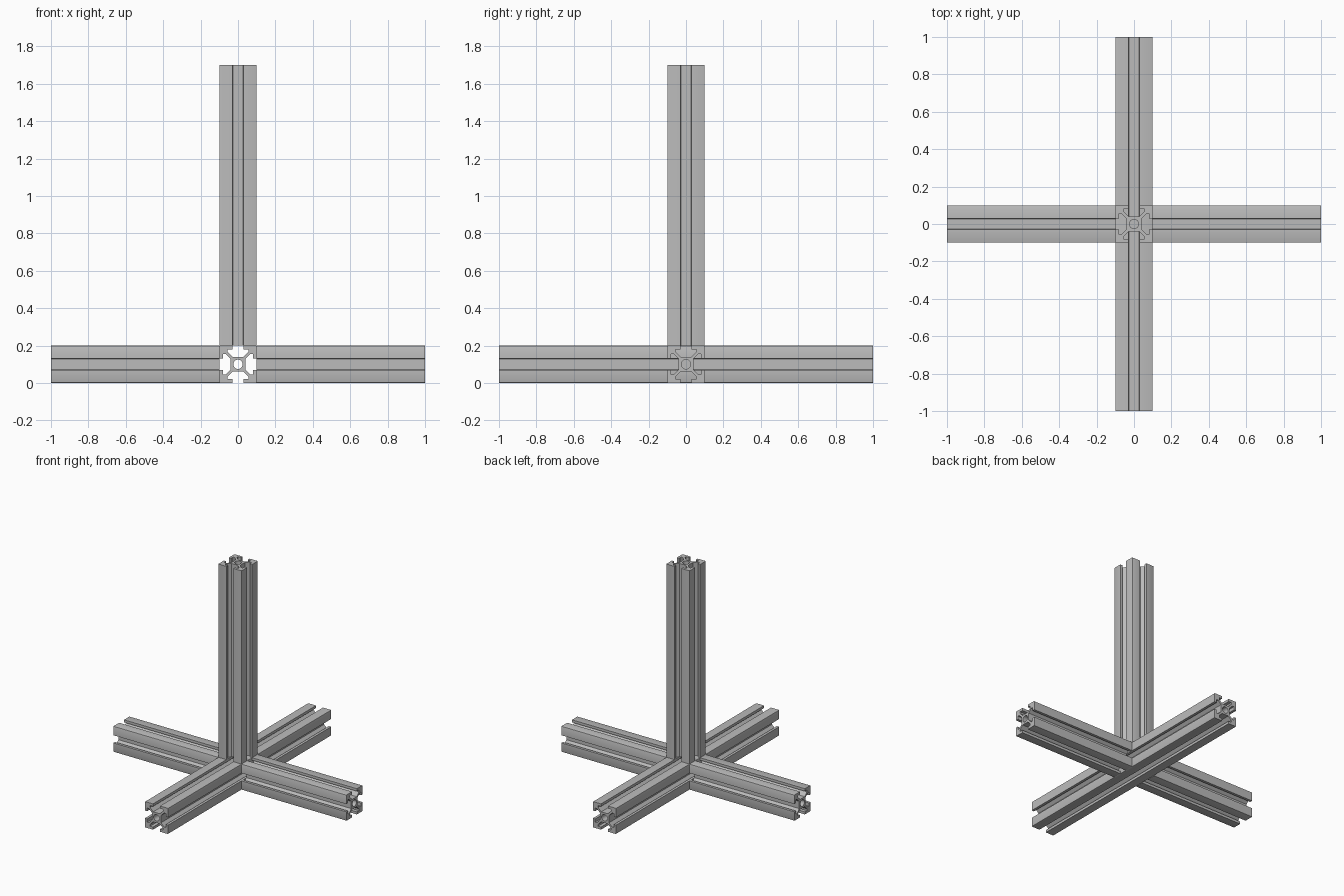
import bpy, bmesh, math
from mathutils import Matrix, Vector

cube = bpy.data.objects.get("Cube")
if cube:
    bpy.data.objects.remove(cube, do_unlink=True)

metal = bpy.data.materials.new("aluminium grey")
metal.use_nodes = True
grey = (0.5, 0.5, 0.5, 1)
metal.diffuse_color = grey
metal.node_tree.nodes["Principled BSDF"].inputs["Base Color"].default_value = grey

H = 0.1          # half width of a beam
BORE = 0.025     # radius of the centre hole

# One slot on the +x side, from its lower lip round to its upper lip
half_slot = [(0.039, 0.028), (0.066, 0.055), (0.08, 0.055), (0.08, 0.03), (H, 0.03)]
quarter = [(x, -y) for x, y in reversed(half_slot)] + half_slot
# Softened outer corner that leads to the next slot
quarter += [(H, H - 0.005), (H - 0.0015, H - 0.0015), (H - 0.005, H)]


def profile_loops():
    outer = []
    for k in range(4):
        turn = Matrix.Rotation(k * math.pi / 2, 2)
        outer += [turn @ Vector(p) for p in quarter]
    n = 24
    bore = [Vector((math.cos(a), math.sin(a))) * BORE
            for a in (2 * math.pi * i / n for i in range(n))]
    return outer, bore


def beam(name, start, end, axis):
    """Slotted extrusion along an axis, from start to end on that axis."""
    bm = bmesh.new()
    caps = ([], [])
    for loop in profile_loops():
        rings = [[bm.verts.new((p.x, p.y, z)) for p in loop] for z in (start, end)]
        for ring, cap in zip(rings, caps):
            for i, v in enumerate(ring):
                cap.append(bm.edges.new((ring[i - 1], v)))
        low, high = rings
        for i in range(len(loop)):
            bm.faces.new((low[i - 1], low[i], high[i], high[i - 1]))
    # End caps with the bore left open
    for cap, nz in zip(caps, (-1, 1)):
        bmesh.ops.triangle_fill(bm, edges=cap, use_beauty=True, normal=(0, 0, nz))
    bmesh.ops.recalc_face_normals(bm, faces=bm.faces[:])

    # Turn the beam onto its axis
    if axis == "x":
        bm.transform(Matrix.Rotation(math.pi / 2, 4, "Y"))
    elif axis == "y":
        bm.transform(Matrix.Rotation(-math.pi / 2, 4, "X"))
    if axis != "z":
        bm.transform(Matrix.Translation((0, 0, H)))

    mesh = bpy.data.meshes.new(name)
    bm.to_mesh(mesh)
    bm.free()
    mesh.materials.append(metal)
    obj = bpy.data.objects.new(name, mesh)
    bpy.context.collection.objects.link(obj)
    bpy.ops.object.select_all(action="DESELECT")
    obj.select_set(True)
    bpy.context.view_layer.objects.active = obj
    bpy.ops.object.shade_smooth_by_angle(angle=math.radians(30))
    return obj


# Full-length base beam, two arms butting against it, and the upright
beam("long_base_beam", -1, 1, "y")
beam("left_base_arm", H, 1, "x")
beam("right_base_arm", -1, -H, "x")
beam("upright_post", 2 * H, 1.7, "z")
